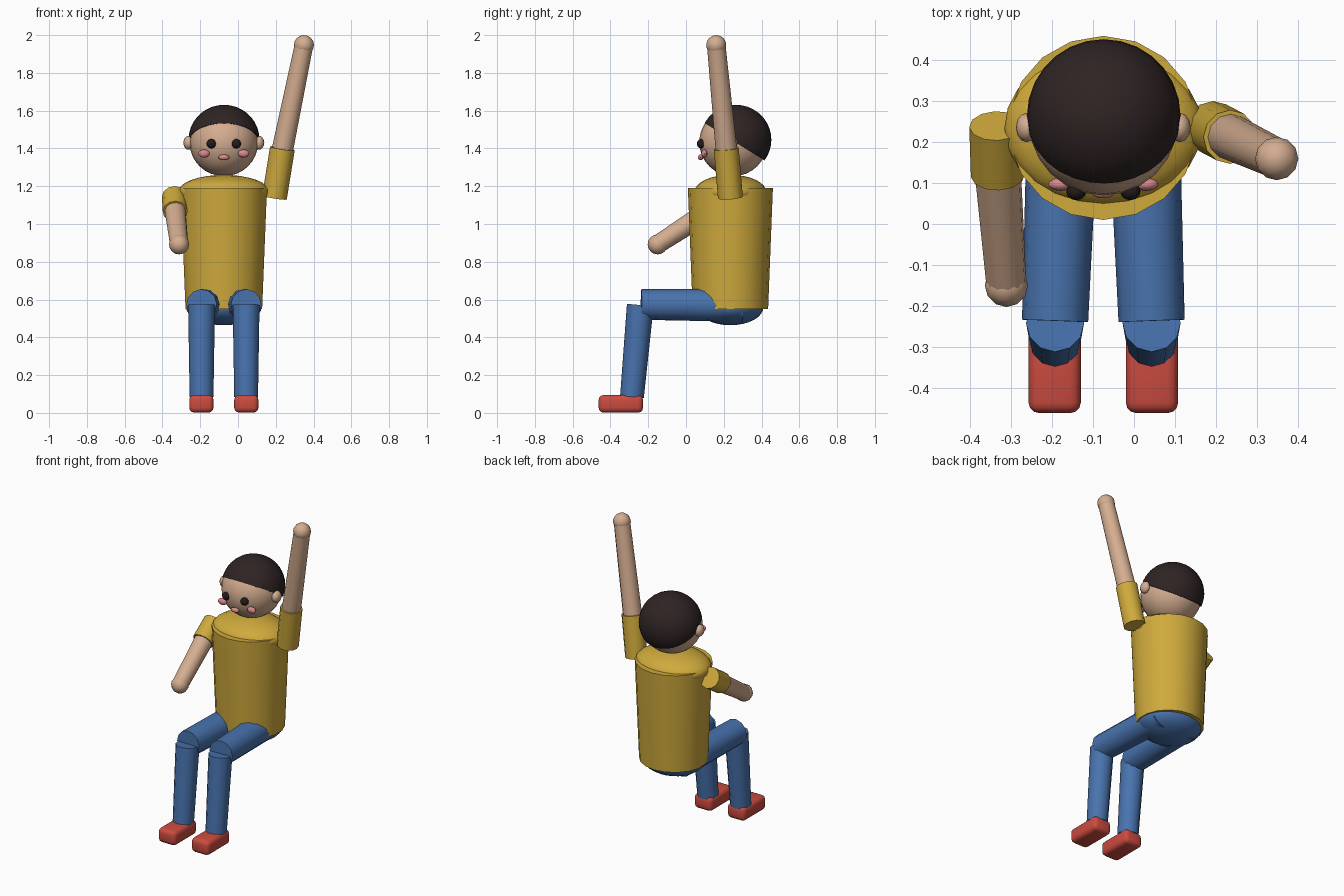
import bpy, bmesh, math
from mathutils import Vector, Matrix

if "Cube" in bpy.data.objects:
    bpy.data.objects.remove(bpy.data.objects["Cube"])


def material(name, rgb):
    m = bpy.data.materials.new(name)
    m.diffuse_color = (*rgb, 1)
    m.use_nodes = True
    m.node_tree.nodes["Principled BSDF"].inputs["Base Color"].default_value = m.diffuse_color
    return m


YELLOW = material("shirt_yellow", (0.62, 0.40, 0.045))
BLUE = material("trouser_blue", (0.065, 0.17, 0.42))
RED = material("shoe_red", (0.60, 0.07, 0.05))
SKIN = material("skin", (0.66, 0.42, 0.28))
HAIR = material("hair_brown", (0.028, 0.017, 0.017))
EYE = material("eye_black", (0.018, 0.011, 0.011))
PINK = material("cheek_pink", (0.68, 0.25, 0.28))
LIP = material("mouth_pink", (0.68, 0.27, 0.24))


def finish(bm, name, mat):
    me = bpy.data.meshes.new(name)
    bm.to_mesh(me)
    bm.free()
    me.materials.append(mat)
    ob = bpy.data.objects.new(name, me)
    bpy.context.collection.objects.link(ob)
    bpy.ops.object.select_all(action='DESELECT')
    ob.select_set(True)
    bpy.context.view_layer.objects.active = ob
    bpy.ops.object.shade_smooth_by_angle(angle=math.radians(40))
    return ob


def limb(name, a, b, ra, rb, mat, sides=12, squash=1.0):
    """Closed tapered cylinder from point a to point b."""
    a, b = Vector(a), Vector(b)
    d = b - a
    bm = bmesh.new()
    bmesh.ops.create_cone(bm, cap_ends=True, segments=sides,
                          radius1=ra, radius2=rb, depth=d.length)
    rot = Vector((0, 0, 1)).rotation_difference(d).to_matrix().to_4x4()
    bm.transform(Matrix.Translation((a + b) / 2) @ rot
                 @ Matrix.Diagonal((1, squash, 1, 1)))
    return finish(bm, name, mat)


def ball(name, centre, radii, mat, seg=24, rings=16, cut=None):
    """Ellipsoid, optionally trimmed below a plane (point, normal)."""
    bm = bmesh.new()
    bmesh.ops.create_uvsphere(bm, u_segments=seg, v_segments=rings, radius=1)
    bm.transform(Matrix.Translation(centre) @ Matrix.Diagonal((*radii, 1)))
    if cut:
        geom = bm.verts[:] + bm.edges[:] + bm.faces[:]
        res = bmesh.ops.bisect_plane(bm, geom=geom, plane_co=cut[0],
                                     plane_no=cut[1], clear_inner=True)
        edges = [e for e in res['geom_cut'] if isinstance(e, bmesh.types.BMEdge)]
        bmesh.ops.holes_fill(bm, edges=edges)
    return finish(bm, name, mat)


CX, CY = -0.075, 0.235   # body axis

# Torso, shoulders and hips
limb("torso", (CX, CY, 0.55), (CX, CY, 1.19), 0.206, 0.232, YELLOW, 18, 0.97)
ball("shoulders", (CX, CY, 1.17), (0.242, 0.19, 0.09), YELLOW)
ball("hips", (CX, CY, 0.56), (0.20, 0.175, 0.096), BLUE)

# Head and hair cap with a sloping hairline
ball("head", (CX, 0.25, 1.433), (0.182, 0.18, 0.18), SKIN)
ball("hair", (CX + 0.001, 0.264, 1.446), (0.188, 0.188, 0.185), HAIR, 28, 18,
     cut=((CX, 0.105, 1.53), Vector((0, 0.19, 0.305)).normalized()))

# Paired features and legs
for side, s in (("right", -1), ("left", 1)):
    ball(side + "_ear", (CX + s * 0.187, 0.236, 1.43),
         (0.027, 0.036, 0.037), SKIN, 12, 8)
    ball(side + "_eye", (CX + s * 0.066, 0.08, 1.425),
         (0.025, 0.022, 0.025), EYE, 12, 8)
    ball(side + "_cheek", (CX + s * 0.105, 0.097, 1.373),
         (0.03, 0.016, 0.021), PINK, 12, 8)
    knee = CX + s * 0.118
    limb(side + "_thigh", (CX + s * 0.098, 0.30, 0.57), (knee, -0.237, 0.574),
         0.088, 0.081, BLUE)
    limb(side + "_shin", (knee, -0.242, 0.571), (knee, -0.286, 0.085),
         0.071, 0.063, BLUE)
    # Rounded shoe
    bm = bmesh.new()
    bmesh.ops.create_cube(bm, size=1)
    bm.transform(Matrix.Translation((CX + s * 0.119, -0.345, 0.048))
                 @ Matrix.Diagonal((0.128, 0.235, 0.093, 1)))
    bmesh.ops.bevel(bm, geom=bm.edges[:], offset=0.026, segments=3,
                    profile=0.5, affect='EDGES')
    finish(bm, side + "_shoe", RED)

ball("mouth", (CX, 0.077, 1.353), (0.029, 0.014, 0.015), LIP, 12, 8)

# Raised arm and lowered arm: sleeve start, sleeve end, hand
arms = {
    "left": ((0.193, 0.235, 1.14), (0.235, 0.213, 1.40), (0.349, 0.160, 1.947)),
    "right": ((-0.337, 0.24, 1.145), (-0.333, 0.118, 1.066), (-0.312, -0.150, 0.892)),
}
for side, (start, end, hand) in arms.items():
    limb(side + "_sleeve", start, end, 0.066, 0.066, YELLOW)
    inner = Vector(start).lerp(Vector(end), 0.85)
    limb(side + "_forearm", inner, hand, 0.057, 0.049, SKIN)
    ball(side + "_hand", hand, (0.053, 0.053, 0.053), SKIN, 12, 8)
